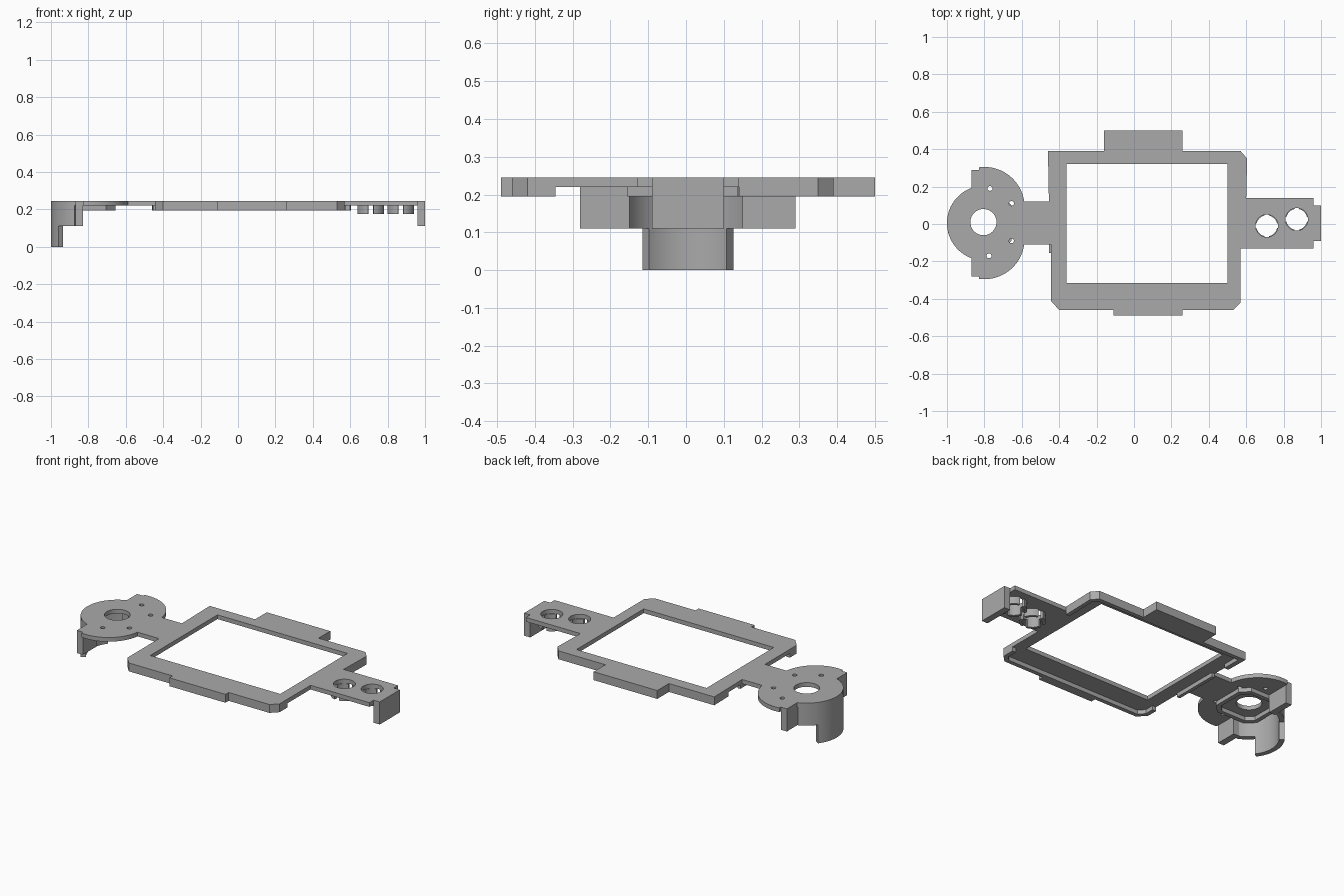
import bpy
from math import sin, cos, radians

if "Cube" in bpy.data.objects:
    bpy.data.objects.remove(bpy.data.objects["Cube"], do_unlink=True)

TOP, UNDER, RIM = 0.245, 0.22, 0.195
CUP = (-0.80, 0.005)

grey = bpy.data.materials.new("light grey plastic")
grey.use_nodes = True
GREY = (0.40, 0.40, 0.40, 1)
grey.diffuse_color = GREY
grey.node_tree.nodes["Principled BSDF"].inputs["Base Color"].default_value = GREY


def arc(c, r, a, b, n=24):
    """Points on an arc from angle a to b in degrees."""
    steps = [radians(a + (b - a) * i / n) for i in range(n + 1)]
    return [(c[0] + r * cos(t), c[1] + r * sin(t)) for t in steps]


def circle(x, y, r, n=40):
    return arc((x, y), r, 0, 360, n)[:-1]


def rect(x0, x1, y0, y1):
    return [(x0, y0), (x1, y0), (x1, y1), (x0, y1)]


def octagon(c, h, cut):
    k = h - cut
    pts = [(h, -k), (h, k), (k, h), (-k, h), (-h, k), (-h, -k), (-k, -h), (k, -h)]
    return [(c[0] + x, c[1] + y) for x, y in pts]


def band(c, r0, r1, a, b, n=16):
    """Closed outline of a curved wall."""
    return arc(c, r1, a, b, n) + arc(c, r0, b, a, n)


def prism(name, loops, z0, z1):
    """Extrude flat outlines (later ones inside earlier ones are holes)."""
    cu = bpy.data.curves.new(name, "CURVE")
    cu.dimensions, cu.fill_mode = "2D", "BOTH"
    cu.extrude = (z1 - z0) / 2
    for pts in loops:
        sp = cu.splines.new("POLY")
        sp.points.add(len(pts) - 1)
        for p, (x, y) in zip(sp.points, pts):
            p.co = (x, y, 0, 1)
        sp.use_cyclic_u = True
    ob = bpy.data.objects.new(name, cu)
    bpy.context.collection.objects.link(ob)
    ob.location.z = (z0 + z1) / 2
    cu.materials.append(grey)
    bpy.ops.object.select_all(action="DESELECT")
    ob.select_set(True)
    bpy.context.view_layer.objects.active = ob
    bpy.ops.object.convert(target="MESH")
    bpy.ops.object.shade_smooth_by_angle(angle=radians(30))
    return ob


# Face plate: frame, side arms and round mount in one outline
outline = arc((-0.80, -0.08), 0.215, 262, 352)
outline += [(-0.587, -0.11), (-0.445, -0.11), (-0.445, -0.41), (-0.40, -0.46),
            (-0.11, -0.46), (-0.11, -0.49), (0.26, -0.49), (0.26, -0.46),
            (0.53, -0.46), (0.57, -0.42), (0.57, -0.13), (0.96, -0.13),
            (0.96, -0.09), (1.0, -0.09), (1.0, 0.10), (0.96, 0.10),
            (0.96, 0.14), (0.60, 0.14), (0.605, 0.35), (0.57, 0.39),
            (0.26, 0.39), (0.26, 0.50), (-0.16, 0.50), (-0.16, 0.39),
            (-0.46, 0.39), (-0.455, 0.12), (-0.587, 0.12)]
outline += arc((-0.80, 0.09), 0.215, 8, 98)
outline += [(-0.83, 0.29), (-0.87, 0.29)]
outline += arc(CUP, 0.20, 110.5, 249.5, 40)
outline += [(-0.87, -0.28), (-0.83, -0.28)]
screws = [(-0.77, 0.19), (-0.655, 0.11), (-0.655, -0.09), (-0.775, -0.17)]
button_holes = [(0.71, -0.01), (0.87, 0.025)]
holes = [rect(-0.36, 0.50, -0.315, 0.32), circle(-0.805, 0.01, 0.07)]
holes += [circle(x, y, 0.013, 16) for x, y in screws]
holes += [circle(x, y, 0.06) for x, y in button_holes]
prism("face_plate", [outline] + holes, UNDER, TOP)

# Rim below the frame: front, back and side segments
front_rim = [(-0.445, -0.345), (-0.445, -0.41), (-0.40, -0.46), (-0.11, -0.46),
             (-0.11, -0.49), (0.26, -0.49), (0.26, -0.46), (0.53, -0.46),
             (0.57, -0.42), (0.57, -0.345), (0.545, -0.345), (0.545, -0.41),
             (0.52, -0.435), (-0.39, -0.435), (-0.42, -0.40), (-0.42, -0.345)]
prism("front_rim", [front_rim], RIM, UNDER)
back_rim = [(-0.457, 0.25), (-0.43, 0.25), (-0.43, 0.365), (0.56, 0.365),
            (0.58, 0.345), (0.575, 0.14), (0.60, 0.14), (0.605, 0.35),
            (0.57, 0.39), (0.26, 0.39), (0.26, 0.50), (-0.16, 0.50),
            (-0.16, 0.39), (-0.46, 0.39)]
prism("back_rim", [back_rim], RIM, UNDER)
prism("right_rim", [rect(-0.455, -0.435, -0.155, 0.137)], RIM, UNDER)

# Round mount: outer wall with side flanges, deep lip and inner collar
prism("mount_wall", [band(CUP, 0.17, 0.20, 112, 248, 40)], 0.11, UNDER)
for name, y0, y1 in (("back_flange", 0.15, 0.29), ("front_flange", -0.28, -0.15)):
    prism(name, [rect(-0.87, -0.83, y0, y1)], 0.11, UNDER)
prism("mount_lip", [band(CUP, 0.17, 0.20, 143, 217, 30)], 0, 0.11)
prism("mount_collar", [octagon(CUP, 0.145, 0.05), octagon(CUP, 0.12, 0.04)], RIM, UNDER)

# Slotted sleeves under the two button holes
for i, c in enumerate(button_holes):
    walls = [band(c, 0.056, 0.072, a + 12, a + 78, 10) for a in range(0, 360, 90)]
    prism(f"button_sleeve_{i + 1}", walls, 0.175, UNDER)

# Hooked end of the left arm
prism("end_plate", [rect(0.96, 1.0, -0.09, 0.10)], 0.11, UNDER)
